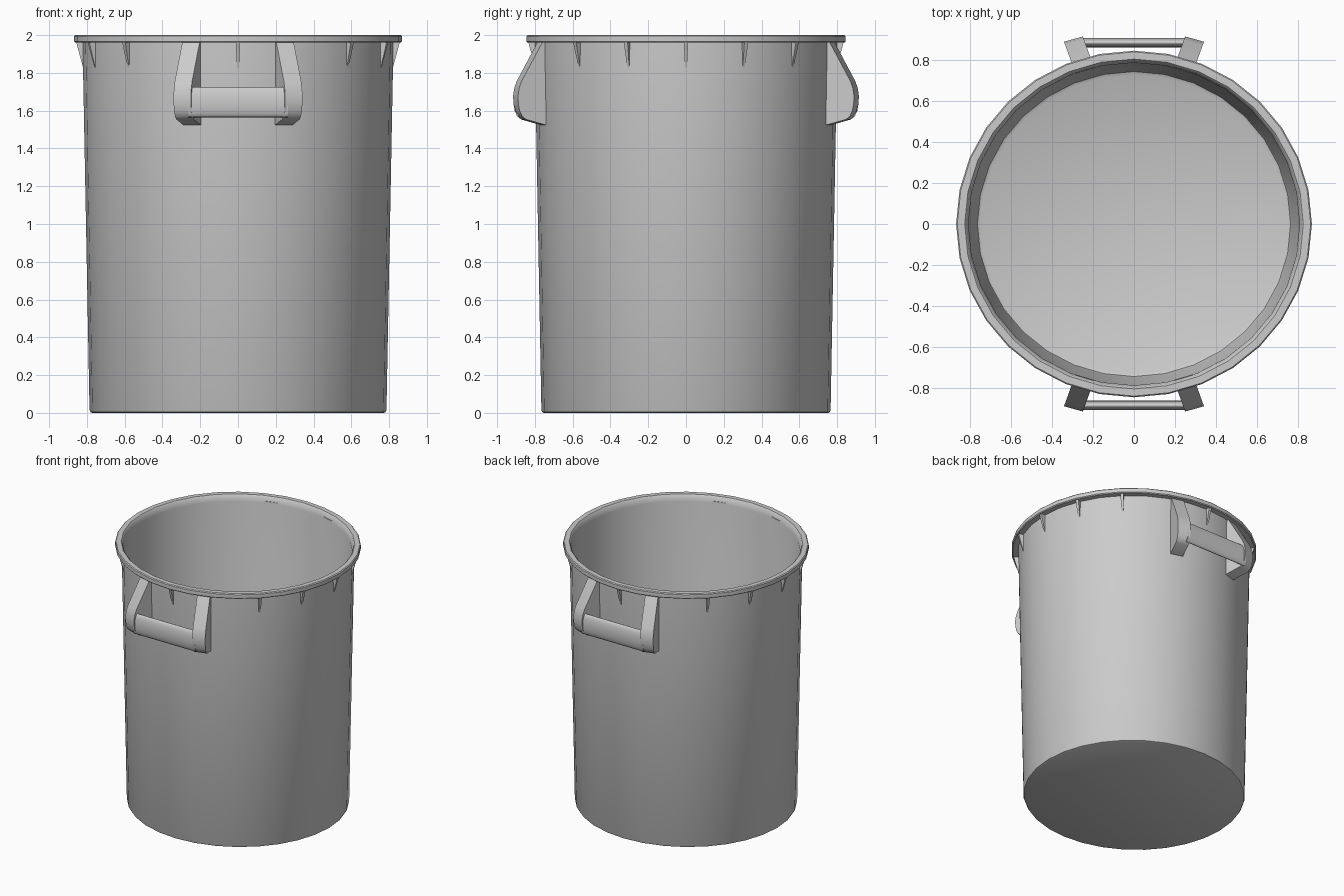
import bpy, bmesh, math

if "Cube" in bpy.data.objects:
    bpy.data.objects.remove(bpy.data.objects["Cube"])

SQUASH = 0.974   # bucket is slightly narrower in y


def make_object(name, bm, angle=35):
    bmesh.ops.recalc_face_normals(bm, faces=bm.faces)
    mesh = bpy.data.meshes.new(name)
    bm.to_mesh(mesh)
    bm.free()
    obj = bpy.data.objects.new(name, mesh)
    bpy.context.collection.objects.link(obj)
    bpy.ops.object.select_all(action='DESELECT')
    obj.select_set(True)
    bpy.context.view_layer.objects.active = obj
    bpy.ops.object.shade_smooth_by_angle(angle=math.radians(angle))
    return obj


def prism(bm, side_a, side_b):
    """Closed solid between two matching outlines."""
    a = [bm.verts.new(p) for p in side_a]
    b = [bm.verts.new(p) for p in side_b]
    bm.faces.new(a)
    bm.faces.new(b[::-1])
    n = len(a)
    for i in range(n):
        j = (i + 1) % n
        bm.faces.new((a[i], b[i], b[j], a[j]))


# Bucket shell: outer wall, rim, inner wall and floor as one revolved profile
profile = [(0.772, 0), (0.781, 0.004), (0.786, 0.014), (0.823, 1.96),
           (0.862, 1.96), (0.868, 1.966), (0.868, 1.994), (0.862, 2.0),
           (0.826, 2.0), (0.818, 1.992), (0.808, 1.95),
           (0.771, 0.06), (0.764, 0.038), (0.748, 0.03)]
SIDES = 32
bm = bmesh.new()
rings = []
for r, z in profile:
    rings.append([bm.verts.new((r * math.cos(2 * math.pi * i / SIDES),
                                r * SQUASH * math.sin(2 * math.pi * i / SIDES), z))
                  for i in range(SIDES)])
for lo, hi in zip(rings, rings[1:]):
    for i in range(SIDES):
        j = (i + 1) % SIDES
        bm.faces.new((lo[i], lo[j], hi[j], hi[i]))
bm.faces.new(rings[0])
bm.faces.new(rings[-1])
make_object("bucket", bm)

# Small tapered ribs under the rim, left out where the handle brackets sit
bm = bmesh.new()
for k in range(16):
    if k in (3, 5, 11, 13):
        continue
    a = k * math.pi / 8
    c, s = math.cos(a), math.sin(a)
    outline = [(0.812, 1.962, 0.011), (0.856, 1.962, 0.011),
               (0.848, 1.93, 0.010), (0.818, 1.82, 0.005)]
    sides = [[(r * c - w * d * s, SQUASH * (r * s + w * d * c), z)
              for r, z, w in outline] for d in (-1, 1)]
    prism(bm, *sides)
make_object("rim_ribs", bm, 20)

# Handle brackets: outline is (outward distance, height), None = wall side
outline = [(None, 1.965), (0.785, 1.965), (0.897, 1.755), (0.909, 1.72),
           (0.915, 1.68), (0.914, 1.64), (0.907, 1.60), (0.893, 1.57),
           (0.872, 1.553), (None, 1.522)]
for front, place in ((-1, "front"), (1, "back")):
    bm = bmesh.new()
    for sx in (-1, 1):
        inner, outer = [], []
        for d, z in outline:
            di = 0.762 if d is None else d
            do = 0.735 if d is None else d - 0.026
            inner.append((sx * (0.249 - 0.36 * (0.914 - di)), front * di, z))
            outer.append((sx * (0.341 - 0.36 * (0.888 - do)), front * do, z))
        prism(bm, inner, outer)
    make_object(place + "_handle_brackets", bm)

    # Flattened grip bar between the brackets
    bm = bmesh.new()
    ends = [[(x, front * (0.885 + 0.023 * math.cos(t * math.pi / 12)),
              1.645 + 0.08 * math.sin(t * math.pi / 12)) for t in range(24)]
            for x in (-0.265, 0.265)]
    prism(bm, *ends)
    make_object(place + "_handle_grip", bm, 50)
